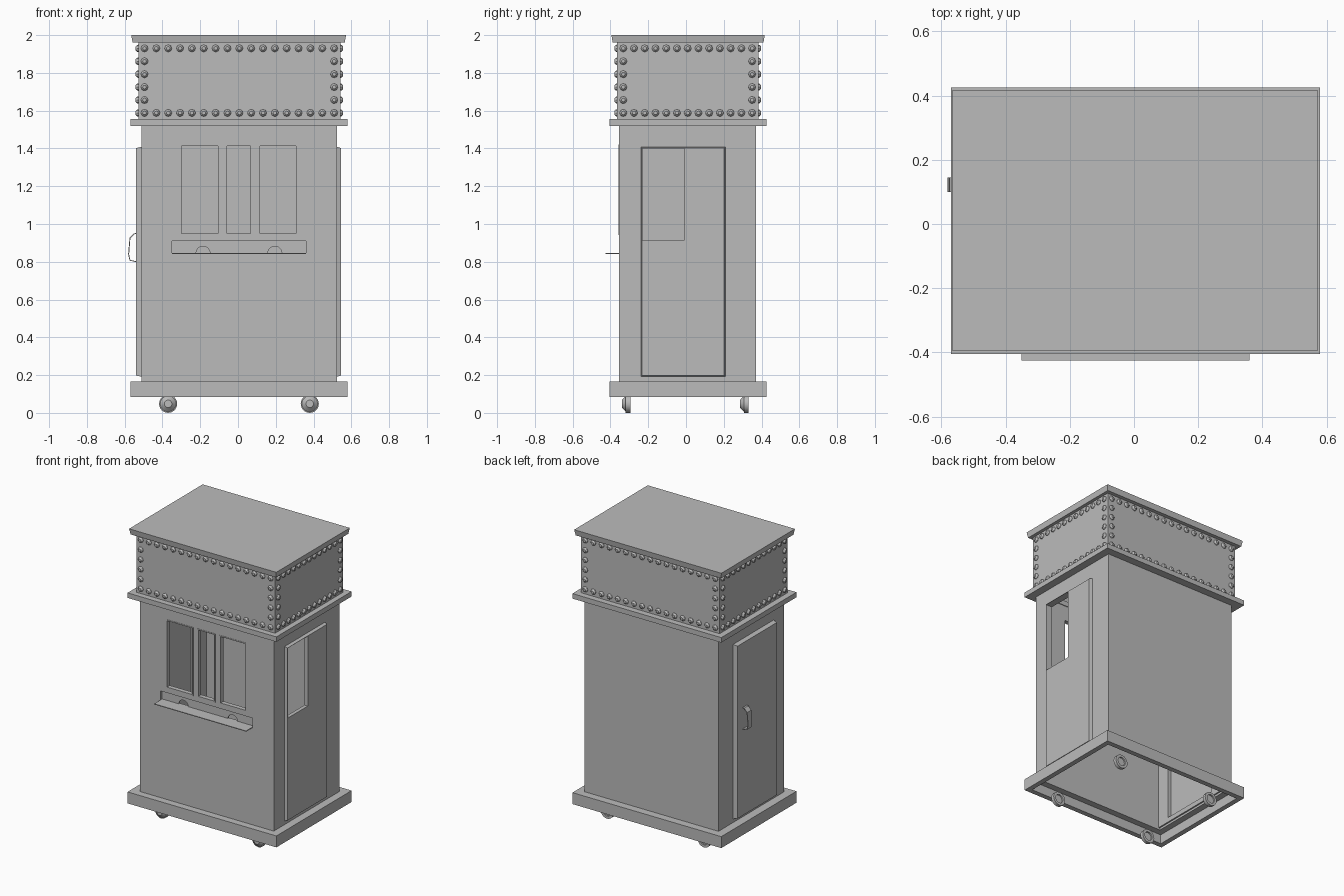
import bpy, bmesh, math
from mathutils import Matrix, Vector

cube = bpy.data.objects.get("Cube")
if cube:
    bpy.data.objects.remove(cube, do_unlink=True)

GREY = (0.5, 0.5, 0.5, 1.0)
mat = bpy.data.materials.new("plain grey")
mat.use_nodes = True
mat.diffuse_color = GREY
mat.node_tree.nodes["Principled BSDF"].inputs["Base Color"].default_value = GREY


def finish(name, bm):
    bmesh.ops.recalc_face_normals(bm, faces=bm.faces)
    mesh = bpy.data.meshes.new(name)
    bm.to_mesh(mesh)
    bm.free()
    mesh.materials.append(mat)
    ob = bpy.data.objects.new(name, mesh)
    bpy.context.collection.objects.link(ob)
    return ob


def box(name, xs, ys, zs):
    bm = bmesh.new()
    bmesh.ops.create_cube(bm, size=1)
    for v in bm.verts:
        v.co = Vector([r[0] if c < 0 else r[1] for c, r in zip(v.co, (xs, ys, zs))])
    return finish(name, bm)


def taper(ob, axis, outward, amount):
    """Pull in the corners of the end that faces outward along one axis."""
    co = [v.co.copy() for v in ob.data.vertices]
    mid = sum(co, Vector()) / len(co)
    for v in ob.data.vertices:
        if (v.co[axis] - mid[axis]) * outward > 0:
            for k in range(3):
                if k != axis:
                    v.co[k] -= math.copysign(amount, v.co[k] - mid[k])


def cut(ob, *cutters):
    for c in cutters:
        c.hide_render = True
        m = ob.modifiers.new("cut", 'BOOLEAN')
        m.operation, m.solver, m.object = 'DIFFERENCE', 'EXACT', c
    dg = bpy.context.evaluated_depsgraph_get()
    mesh = bpy.data.meshes.new_from_object(ob.evaluated_get(dg))
    ob.modifiers.clear()
    ob.data = mesh
    for c in cutters:
        bpy.data.objects.remove(c, do_unlink=True)


def ring(name, xs, ys, zs, wall):
    """Open rectangular tube."""
    ob = box(name, xs, ys, zs)
    cut(ob, box("cutter", (xs[0] + wall, xs[1] - wall), (ys[0] + wall, ys[1] - wall),
                (zs[0] - 0.1, zs[1] + 0.1)))
    return ob


def cylinder(name, r1, r2, depth, centre, rotation, sides):
    bm = bmesh.new()
    bmesh.ops.create_cone(bm, cap_ends=True, segments=sides, radius1=r1, radius2=r2, depth=depth,
                          matrix=Matrix.Translation(centre) @ rotation)
    return finish(name, bm)


TO_FRONT = Matrix.Rotation(math.pi / 2, 4, 'X')
BODY_X, BODY_Y = (-0.51, 0.525), (-0.355, 0.37)
SLAB_X, SLAB_Y = (-0.57, 0.58), (-0.405, 0.425)
WALL = 0.03

# Plinth, ledge and roof
ring("plinth_skirt", SLAB_X, SLAB_Y, (0.085, 0.165), 0.035)
ring("plinth_top", (-0.54, 0.55), (-0.375, 0.395), (0.15, 0.165), 0.05)
ring("ledge", SLAB_X, SLAB_Y, (1.52, 1.555), 0.085)
roof = box("roof", (-0.565, 0.572), (-0.395, 0.417), (1.96, 2.0))
taper(roof, 2, -1, 0.007)

# Hollow body with windows, doorways and a serving slot
body = ring("body", BODY_X, BODY_Y, (0.165, 1.52), WALL)
windows = [(-0.307, -0.097), (-0.065, 0.073), (0.108, 0.316)]
WIN_Z = (0.943, 1.422)
DOOR_Y, DOOR_Z = (-0.24, 0.21), (0.19, 1.41)
SLOT_X, SLOT_Z = (-0.35, 0.36), (0.845, 0.91)
cutters = [box("cutter", w, (-0.45, -0.25), WIN_Z) for w in windows]
cutters.append(box("cutter", SLOT_X, (-0.45, -0.25), SLOT_Z))
for xs in ((-0.6, -0.45), (0.45, 0.6)):
    cutters.append(box("cutter", xs, (DOOR_Y[0] + 0.008, DOOR_Y[1] - 0.008),
                       (DOOR_Z[0] + 0.008, DOOR_Z[1] - 0.008)))
cut(body, *cutters)

# Slim window frames
for i, w in enumerate(windows):
    frame = box(f"window_frame_{i + 1}", w, (-0.357, -0.325), WIN_Z)
    cut(frame, box("cutter", (w[0] + 0.008, w[1] - 0.008), (-0.45, -0.25),
                   (WIN_Z[0] + 0.008, WIN_Z[1] - 0.008)))

# Slot panel with two half-round openings, and the counter below it
panel = box("slot_panel", SLOT_X, (-0.337, -0.327), SLOT_Z)
cut(panel, *[cylinder("cutter", 0.037, 0.037, 0.1, (x, -0.332, 0.845), TO_FRONT, 24)
             for x in (-0.185, 0.195)])
box("counter", SLOT_X, (-0.425, -0.325), (0.842, 0.847))

# Doors on both sides, the left one with an open window
left_door = box("left_door", (0.52, 0.546), DOOR_Y, DOOR_Z)
taper(left_door, 0, 1, 0.008)
cut(left_door, box("cutter", (0.45, 0.6), (-0.23, -0.01), (0.912, 1.4)))
right_door = box("right_door", (-0.54, -0.505), DOOR_Y, DOOR_Z)
taper(right_door, 0, -1, 0.008)

# Bent strap handle on the right door
bm = bmesh.new()
path = [(-0.538, 0.95), (-0.55, 0.948), (-0.572, 0.925), (-0.579, 0.84),
        (-0.572, 0.808), (-0.538, 0.8)]
rows = [[bm.verts.new((x, y, z)) for y in (0.1, 0.145)] for x, z in path]
for a, b in zip(rows, rows[1:]):
    bm.faces.new((a[0], a[1], b[1], b[0]))
handle = finish("door_handle", bm)
solid = handle.modifiers.new("thickness", 'SOLIDIFY')
solid.thickness, solid.offset = 0.005, 0

# Upper band edged with rivets
BAND_X, BAND_Y = (-0.528, 0.542), (-0.365, 0.383)
ring("upper_band", BAND_X, BAND_Y, (1.555, 1.96), 0.02)
RIVET_Z = (1.588, 1.93)


def spread(lo, hi, n):
    return [lo + (hi - lo) * i / (n - 1) for i in range(n)]


def border(span, count):
    """Points round the edge of one band face."""
    us = spread(span[0] + 0.033, span[1] - 0.033, count)
    pts = [(u, z) for u in us for z in RIVET_Z]
    return pts + [(u, z) for u in (us[0], us[-1]) for z in spread(*RIVET_Z, 6)[1:-1]]


def rivets(name, axis, outward, at, points):
    normal = Vector((0, 0, 0))
    normal[axis] = outward
    turn = normal.to_track_quat('Z', 'Y').to_matrix().to_4x4()
    bm = bmesh.new()
    for u, z in points:
        place = Vector((at, u, z)) if axis == 0 else Vector((u, at, z))
        for r1, r2, height, lift in ((0.02, 0.018, 0.008, 0.002), (0.018, 0.01, 0.008, 0.01)):
            bmesh.ops.create_cone(bm, cap_ends=True, segments=8, radius1=r1, radius2=r2,
                                  depth=height,
                                  matrix=Matrix.Translation(place + normal * lift) @ turn)
    return finish(name, bm)


for side, k, out in (("front", 0, -1), ("back", 1, 1)):
    rivets(side + "_rivets", 1, out, BAND_Y[k], border(BAND_X, 17))
for side, k, out in (("right", 0, -1), ("left", 1, 1)):
    rivets(side + "_rivets", 0, out, BAND_X[k], border(BAND_Y, 13))

# Four wheels, each a rim with a tapered hub
for x, sx in ((-0.37, "right"), (0.38, "left")):
    for y, sy in ((-0.295, "front"), (0.33, "back")):
        rim = cylinder(f"{sy}_{sx}_wheel", 0.048, 0.048, 0.024, (x, y - 0.012, 0.048), TO_FRONT, 24)
        cut(rim, cylinder("cutter", 0.03, 0.03, 0.02, (x, y, 0.048), TO_FRONT, 24))
        hub = cylinder(f"{sy}_{sx}_hub", 0.042, 0.02, 0.02, (x, y - 0.034, 0.048), TO_FRONT, 24)
        for ob in (rim, hub):
            bpy.ops.object.select_all(action='DESELECT')
            ob.select_set(True)
            bpy.context.view_layer.objects.active = ob
            bpy.ops.object.shade_smooth_by_angle(angle=math.radians(35))
